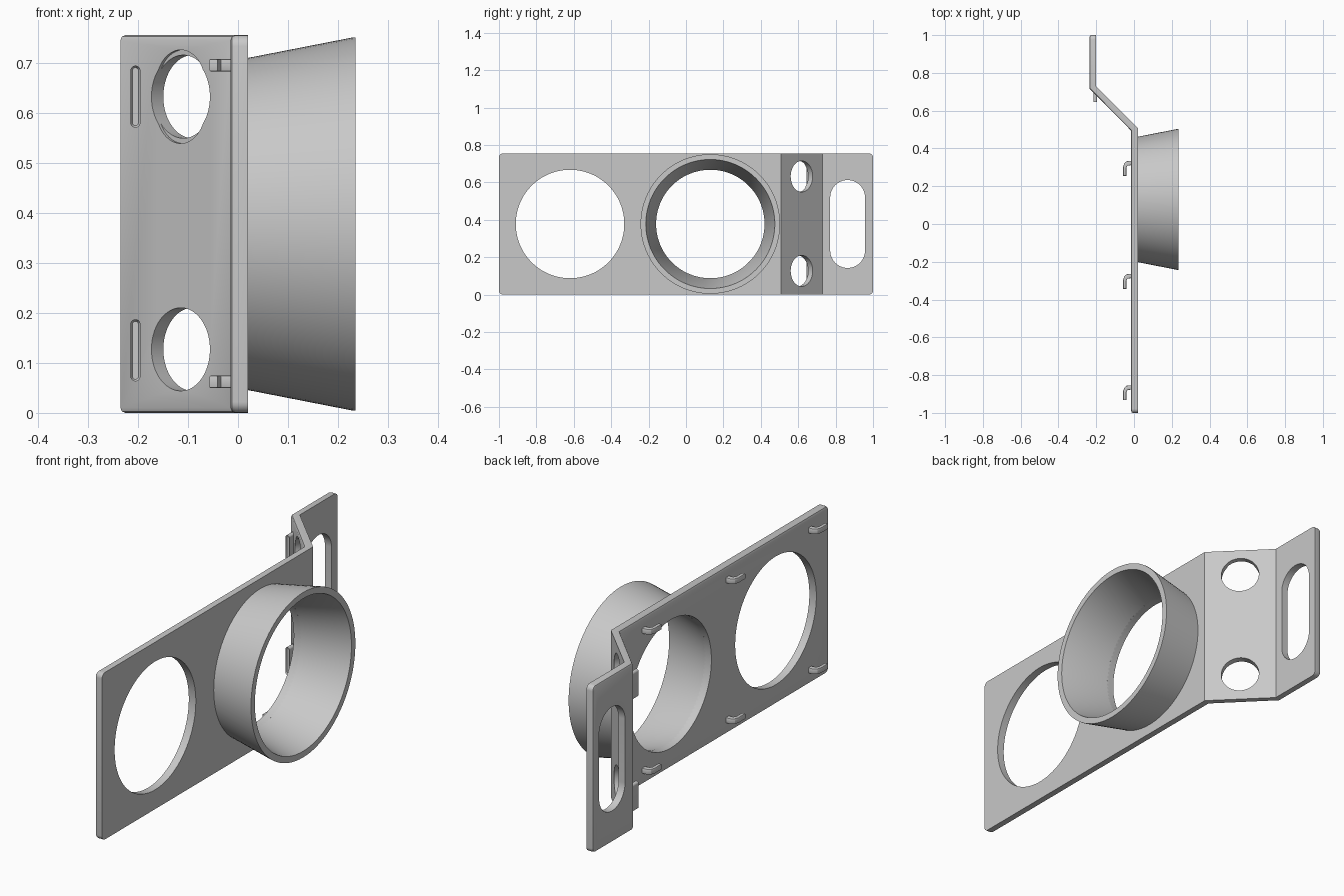
import bpy, bmesh, math
from mathutils import Matrix, Vector

if "Cube" in bpy.data.objects:
    bpy.data.objects.remove(bpy.data.objects["Cube"], do_unlink=True)

H = 0.755
MID = H / 2
grey = bpy.data.materials.new("plain_grey")
grey.use_nodes = True
grey.diffuse_color = (0.58, 0.58, 0.58, 1)
grey.node_tree.nodes["Principled BSDF"].inputs["Base Color"].default_value = grey.diffuse_color


def finish(name, bm):
    bmesh.ops.recalc_face_normals(bm, faces=bm.faces)
    mesh = bpy.data.meshes.new(name)
    bm.to_mesh(mesh)
    bm.free()
    mesh.materials.append(grey)
    ob = bpy.data.objects.new(name, mesh)
    bpy.context.collection.objects.link(ob)
    return ob


def activate(ob):
    bpy.ops.object.select_all(action='DESELECT')
    ob.select_set(True)
    bpy.context.view_layer.objects.active = ob


def smooth(ob):
    activate(ob)
    bpy.ops.object.shade_smooth_by_angle(angle=math.radians(30))


def extrude(points, shift):
    """Solid made by pushing a flat outline along a vector."""
    bm = bmesh.new()
    face = bm.faces.new([bm.verts.new(p) for p in points])
    new = bmesh.ops.extrude_face_region(bm, geom=[face])["geom"]
    bmesh.ops.translate(bm, vec=shift, verts=[v for v in new if isinstance(v, bmesh.types.BMVert)])
    bmesh.ops.recalc_face_normals(bm, faces=bm.faces)
    return bm


def pill(centre, angle, r, half, length, n=96):
    """Upright pill outline (a circle if half is 0) along a level axis."""
    d = Vector((math.cos(angle), math.sin(angle), 0))
    u = Vector((-d.y, d.x, 0))
    start = Vector(centre) - d * length / 2
    pts = []
    for i in range(n):
        a = (i + 0.5) * math.tau / n
        z = r * math.sin(a) + math.copysign(half, math.sin(a))
        pts.append(start + u * r * math.cos(a) + Vector((0, 0, z)))
    return extrude(pts, d * length)


def cut(ob, bm):
    cutter = finish("cutter", bm)
    cutter.hide_render = True
    mod = ob.modifiers.new("cut", 'BOOLEAN')
    mod.operation, mod.solver, mod.object = 'DIFFERENCE', 'EXACT', cutter
    activate(ob)
    bpy.ops.object.modifier_apply(modifier=mod.name)
    bpy.data.objects.remove(cutter, do_unlink=True)


# Bent plate: straight front, slanted step, offset end
outline = [(0.02, -1), (0.02, 0.508), (-0.202, 0.73), (-0.202, 1),
           (-0.235, 1), (-0.235, 0.716), (-0.015, 0.494), (-0.015, -1)]
bm = extrude([(x, y, 0) for x, y in outline], Vector((0, 0, H)))
# rounded outer corners
corners = [e for e in bm.edges if all(abs(v.co.y) > 0.99 for v in e.verts)
           and abs(e.verts[0].co.z - e.verts[1].co.z) < 0.01]
bmesh.ops.bevel(bm, geom=corners, offset=0.022, segments=5, profile=0.5, affect='EDGES')
bm.normal_update()
# softened rim around the rear face
rim = [e for e in bm.edges if sum(f.normal.x < -0.6 for f in e.link_faces) == 1]
bmesh.ops.bevel(bm, geom=rim, offset=0.01, segments=2, profile=0.5, affect='EDGES')
plate = finish("bent_plate", bm)

# Openings in the plate
for y in (-0.62, 0.13):
    cut(plate, pill((0, y, MID), 0, 0.29, 0, 0.3))
cut(plate, pill((-0.22, 0.864, MID), 0, 0.093, 0.142, 0.2))
for z in (0.127, 0.632):
    cut(plate, pill((-0.103, 0.606, z), math.pi / 4, 0.083, 0, 0.2))
# shallow recess behind the upper small hole
cut(plate, pill((-0.12, 0.589, 0.632), math.pi / 4, 0.07, 0.0235, 0.03))
smooth(plate)

# Flared collar, turned around the x axis
bm = bmesh.new()
section = [(0.01, 0.332), (0.02, 0.332), (0.23, 0.373), (0.235, 0.373), (0.235, 0.345), (0.02, 0.29), (0.01, 0.29)]
ring = [bm.verts.new((x, 0.13, MID + r)) for x, r in section]
edges = [bm.edges.new((ring[i], ring[(i + 1) % len(ring)])) for i in range(len(ring))]
bmesh.ops.spin(bm, geom=ring + edges, cent=(0, 0.13, MID), axis=(1, 0, 0),
               angle=math.tau, steps=96, use_merge=True)
bmesh.ops.remove_doubles(bm, verts=bm.verts, dist=0.0001)
smooth(finish("flared_collar", bm))

# Cable hooks along the rear of the plate
hook = [(-0.01, 0.025), (-0.038, 0.022), (-0.051, 0.012), (-0.057, -0.005), (-0.057, -0.055),
        (-0.041, -0.055), (-0.041, -0.012), (-0.034, -0.001), (-0.01, 0.002)]
for row, z in (("lower", 0.062), ("upper", 0.695)):
    for i, y in enumerate((-0.878, -0.288, 0.31)):
        bm = extrude([(px, y + py, z - 0.0125) for px, py in hook], Vector((0, 0, 0.025)))
        bmesh.ops.bevel(bm, geom=[e for e in bm.edges if abs(e.verts[0].co.z - e.verts[1].co.z) < 0.001],
                        offset=0.003, segments=2, profile=0.5, affect='EDGES')
        smooth(finish(f"{row}_hook_{i + 1}", bm))

# Rounded tabs on the slanted step, with a grooved end
for row, z in (("lower", 0.125), ("upper", 0.632)):
    bm = pill((-0.205, 0.675, z), math.pi / 2, 0.01, 0.052, 0.06, 24)
    end = min(bm.faces, key=lambda f: f.calc_center_median().y)
    bmesh.ops.inset_region(bm, faces=[end], thickness=0.004)
    bmesh.ops.translate(bm, vec=(0, 0.008, 0), verts=end.verts)
    smooth(finish(f"{row}_step_tab", bm))
